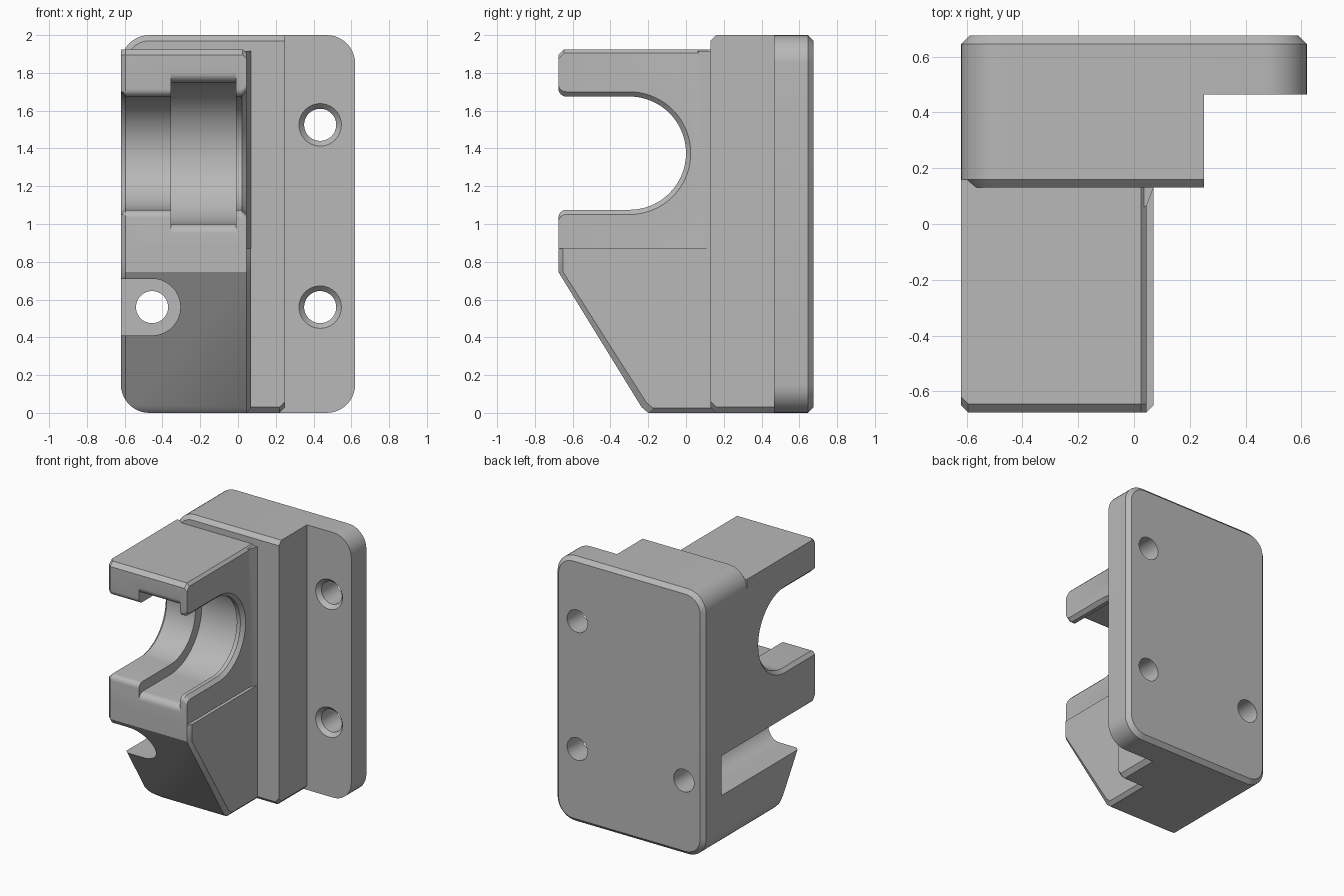
import bpy, bmesh
from math import sin, cos, radians

cube = bpy.data.objects.get("Cube")
if cube:
    bpy.data.objects.remove(cube, do_unlink=True)

grey = bpy.data.materials.new("plain grey")
grey.use_nodes = True
grey.diffuse_color = (0.48, 0.48, 0.48, 1)
grey.node_tree.nodes["Principled BSDF"].inputs["Base Color"].default_value = (0.48, 0.48, 0.48, 1)


def loft(name, axis, sections):
    """Solid through outlines; each section is (position on axis, 2D points)."""
    bm = bmesh.new()
    rings = []
    for pos, pts in sections:
        rings.append([bm.verts.new((pos, a, b) if axis == 'x' else
                                   (a, pos, b) if axis == 'y' else (a, b, pos))
                      for a, b in pts])
    n = len(rings[0])
    for lo, hi in zip(rings, rings[1:]):
        for i in range(n):
            j = (i + 1) % n
            bm.faces.new((lo[i], lo[j], hi[j], hi[i]))
    bm.faces.new(rings[0])
    bm.faces.new(rings[-1])
    bmesh.ops.recalc_face_normals(bm, faces=bm.faces)
    mesh = bpy.data.meshes.new(name)
    bm.to_mesh(mesh)
    bm.free()
    mesh.materials.append(grey)
    ob = bpy.data.objects.new(name, mesh)
    bpy.context.collection.objects.link(ob)
    return ob


def combine(target, other, op):
    mod = target.modifiers.new(op.lower(), 'BOOLEAN')
    mod.operation, mod.solver, mod.object = op, 'EXACT', other
    bpy.context.view_layer.objects.active = target
    bpy.ops.object.modifier_apply(modifier=mod.name)
    bpy.data.objects.remove(other, do_unlink=True)


def arc(cx, cy, r, start, end, steps=10):
    return [(cx + r * cos(radians(start + (end - start) * i / steps)),
             cy + r * sin(radians(start + (end - start) * i / steps)))
            for i in range(steps + 1)]


def rounded(inset=0):
    """Plate outline with four round corners."""
    x, lo, hi, r = 0.47, 0.15, 1.85, 0.15 - inset
    return (arc(x, hi, r, 0, 90) + arc(-x, hi, r, 90, 180)
            + arc(-x, lo, r, 180, 270) + arc(x, lo, r, 270, 360))


def block_outline(inset=0):
    """Block outline, round on the outer side only."""
    r = 0.15 - inset
    return ([(0.25, 2 - inset)] + arc(-0.47, 1.85, r, 90, 180)
            + arc(-0.47, 0.15, r, 180, 270) + [(0.22, inset), (0.25, 0.031 + inset)])


def slot(r, lip):
    """Open-ended slot with a rounded mouth of radius lip."""
    y, z, mouth = -0.3, 1.375, -0.675
    return ([(-0.8, z - r - lip)] + arc(mouth + lip, z - r - lip, lip, 180, 90, 6)
            + arc(y, z, r, -90, 90, 36)
            + arc(mouth + lip, z + r + lip, lip, 270, 180, 6) + [(-0.8, z + r + lip)])


def lower_side(d, b):
    """Side profile of the sloping arm base, drawn in by d and raised by b."""
    f = -0.675 + d
    return [(0.3, b), (-0.2 + d, b), (-0.235 + d, 0.03 + b),
            (f, 0.745), (f, 0.87), (0.3, 0.87)]


def upper_side(d, top):
    f = -0.675 + d
    return [(f, 0.8), (f, top - 0.03), (f + 0.03, top), (0.16, top), (0.16, 0.8)]


# Mounting plate with chamfered back, and the stepped block on it
bracket = loft("bracket", 'y', [(0.465, rounded()), (0.645, rounded()), (0.675, rounded(0.03))])
block = loft("block", 'y', [(0.13, block_outline(0.03)), (0.16, block_outline()),
                            (0.6, block_outline())])

# Sloping arm base, trimmed to the plate's round corner
lower_arm = loft("lower_arm", 'x', [(-0.62, lower_side(0.025, 0)), (-0.595, lower_side(0, 0)),
                                    (0.045, lower_side(0, 0)), (0.07, lower_side(0.025, 0.025))])
trim = loft("trim", 'y', [(-1, rounded()), (1, rounded())])
combine(lower_arm, trim, 'INTERSECT')

# Upper arm and the flare where it meets the block
upper_arm = loft("upper_arm", 'x', [(-0.62, upper_side(0.025, 1.925)),
                                    (-0.595, upper_side(0, 1.925)),
                                    (0.025, upper_side(0, 1.925)),
                                    (0.045, upper_side(0, 1.905))])
flare_plan = [(0.02, 0.055), (0.045, 0.065), (0.07, 0.13), (0.07, 0.2), (0.02, 0.2)]
flare = loft("flare", 'z', [(0.85, flare_plan), (1.915, flare_plan)])
for part in (block, lower_arm, upper_arm, flare):
    combine(bracket, part, 'UNION')

# Through slot with chamfered sides, and the wider groove inside it
cutters = [
    loft("slot_cutter", 'x', [(-0.645, slot(0.35, 0.04)), (-0.595, slot(0.3, 0.04)),
                              (0.02, slot(0.3, 0.04)), (0.07, slot(0.35, 0.04))]),
    loft("groove_cutter", 'x', [(-0.355, slot(0.375, 0.05)), (-0.01, slot(0.375, 0.05))]),
]

# Screw pocket open to the side, with its hole
pocket = arc(-0.455, 0.56, 0.15, 90, -90, 24) + [(-0.8, 0.41), (-0.8, 0.71)]
cutters.append(loft("pocket_cutter", 'y', [(-1, pocket), (0.465, pocket)]))


def circle(x, z, r):
    return arc(x, z, r, 0, 360, 40)[:-1]


cutters.append(loft("pocket_hole", 'y', [(y, circle(-0.455, 0.56, 0.085)) for y in (0.4, 0.8)]))

# Countersunk plate holes
for z in (0.56, 1.525):
    cutters.append(loft("plate_hole", 'y', [(y, circle(0.435, z, r)) for y, r in
                                            ((0.435, 0.14), (0.495, 0.085), (0.8, 0.085))]))
for cutter in cutters:
    combine(bracket, cutter, 'DIFFERENCE')

bpy.ops.object.select_all(action='DESELECT')
bracket.select_set(True)
bpy.context.view_layer.objects.active = bracket
bpy.ops.object.shade_smooth_by_angle(angle=radians(25))
